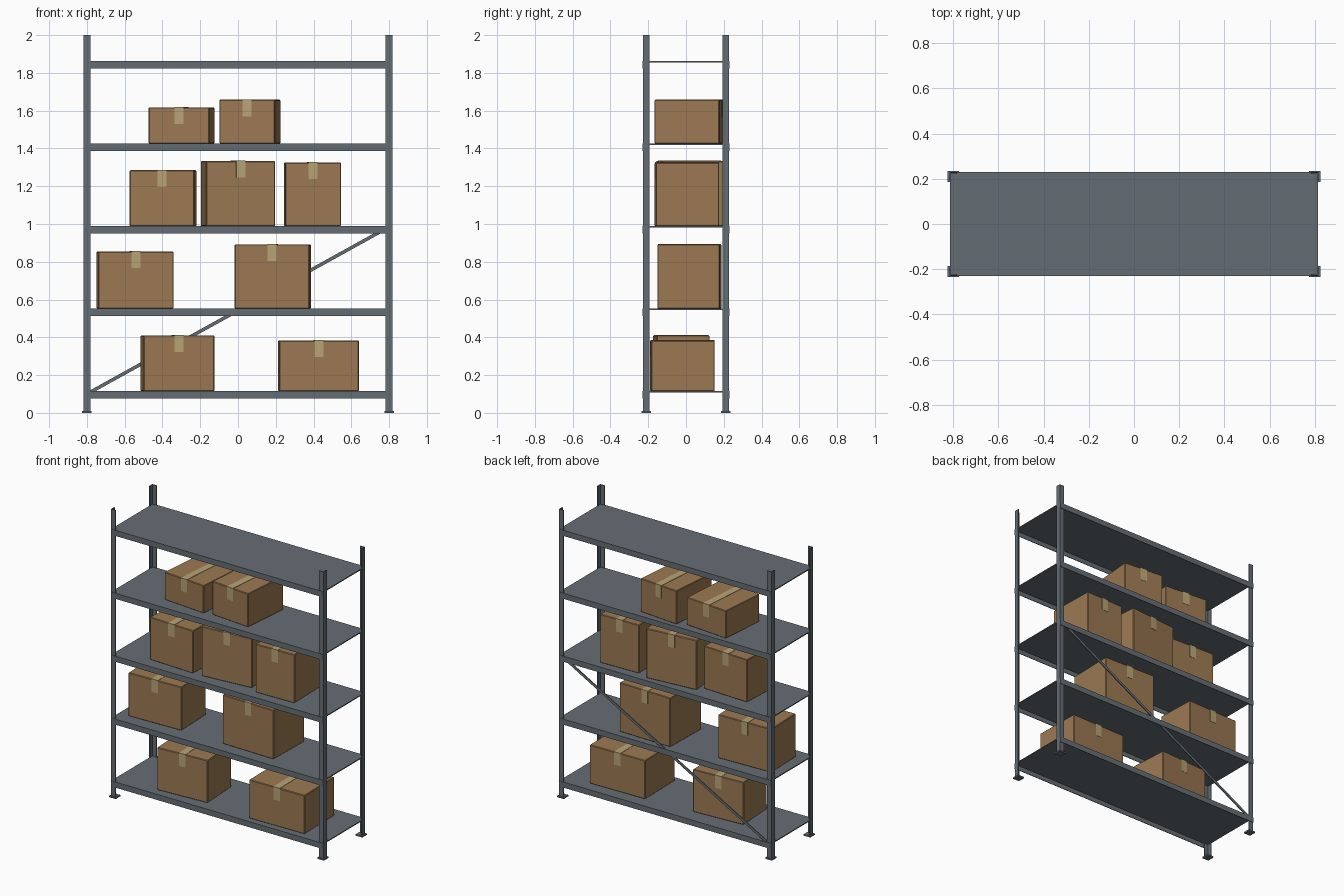
import bpy
import bmesh
from math import atan2, hypot
from mathutils import Matrix, Vector

cube = bpy.data.objects.get("Cube")
if cube:
    bpy.data.objects.remove(cube, do_unlink=True)


def material(name, rgb):
    mat = bpy.data.materials.new(name)
    mat.use_nodes = True
    color = (*rgb, 1.0)
    mat.diffuse_color = color
    mat.node_tree.nodes["Principled BSDF"].inputs["Base Color"].default_value = color
    return mat


steel = material("grey_steel", (0.13, 0.155, 0.175))
cardboard = material("brown_cardboard", (0.33, 0.19, 0.085))
tape = material("tan_tape", (0.48, 0.37, 0.18))


def add_block(bm, low, high, slot=0):
    """Add an axis-aligned block between two corners."""
    low, high = Vector(low), Vector(high)
    place = Matrix.Translation((low + high) / 2) @ Matrix.Diagonal((*(high - low), 1))
    verts = bmesh.ops.create_cube(bm, size=1, matrix=place)["verts"]
    for face in {f for v in verts for f in v.link_faces}:
        face.material_index = slot
    return verts


def finish(bm, name, *mats):
    mesh = bpy.data.meshes.new(name)
    bmesh.ops.recalc_face_normals(bm, faces=bm.faces)
    bm.to_mesh(bm_mesh := mesh)
    bm.free()
    for mat in mats:
        bm_mesh.materials.append(mat)
    obj = bpy.data.objects.new(name, mesh)
    bpy.context.collection.objects.link(obj)
    return obj


HALF_X, HALF_Y = 0.817, 0.227     # outer corner of the posts
LEG, GAUGE, HEIGHT = 0.035, 0.005, 2.0
SHELF_TOPS = [0.115 + 0.437 * i for i in range(5)]

# Angle-iron posts, with the corner outward, and square feet
for side, sx in (("right", -1), ("left", 1)):
    for end, sy in (("front", -1), ("back", 1)):
        profile = [(0, 0), (LEG, 0), (LEG, GAUGE), (GAUGE, GAUGE), (GAUGE, LEG), (0, LEG)]
        bm = bmesh.new()
        base = bm.faces.new([bm.verts.new((sx * (HALF_X - u), sy * (HALF_Y - v), 0))
                             for u, v in profile])
        solid = bmesh.ops.extrude_face_region(bm, geom=[base])["geom"]
        bmesh.ops.translate(bm, vec=(0, 0, HEIGHT),
                            verts=[g for g in solid if isinstance(g, bmesh.types.BMVert)])
        finish(bm, f"{end}_{side}_post", steel)

        bm = bmesh.new()
        cx, cy = sx * 0.8, sy * 0.21
        add_block(bm, (cx - 0.025, cy - 0.025, 0), (cx + 0.025, cy + 0.025, 0.01))
        finish(bm, f"{end}_{side}_foot", steel)

# Shelves: a thin plate with a folded lip along the front and back
for i, top in enumerate(SHELF_TOPS):
    bm = bmesh.new()
    add_block(bm, (-0.815, -0.23, top - 0.007), (0.815, 0.23, top))
    for y in (-0.23, 0.226):
        add_block(bm, (-0.815, y, top - 0.039), (0.815, y + 0.004, top))
    finish(bm, f"shelf_{i + 1}", steel)

# Diagonal brace across the back
start, stop = Vector((-0.8, 0.222, 0.10)), Vector((0.8, 0.222, 0.985))
span = stop - start
bm = bmesh.new()
half = hypot(span.x, span.z) / 2
add_block(bm, (-half, -0.003, -0.009), (half, 0.003, 0.009))
brace = finish(bm, "back_brace", steel)
brace.location = (start + stop) / 2
brace.rotation_euler.y = -atan2(span.z, span.x)


def carton(name, shelf, x, y, width, depth, height, turn):
    """Cardboard box with a strip of tape over the top and down both ends."""
    bm = bmesh.new()
    w, d = width / 2, depth / 2
    add_block(bm, (-w, -d, 0), (w, d, height))
    bmesh.ops.bevel(bm, geom=bm.edges[:], offset=0.004, segments=1, affect='EDGES')
    strip, drop, thick = 0.024, 0.088, 0.002
    add_block(bm, (-strip, -d - thick, height - 0.001), (strip, d + thick, height + thick), 1)
    for edge in (-d - thick, d - 0.001):
        add_block(bm, (-strip, edge, height - drop),
                  (strip, edge + thick + 0.001, height), 1)
    obj = finish(bm, name, cardboard, tape)
    obj.location = (x, y, SHELF_TOPS[shelf])
    obj.rotation_euler.z = turn


# Cartons: shelf, x, y, width, depth, height, turn
carton("carton_low_right", 0, -0.32, -0.025, 0.375, 0.28, 0.295, 0.057)
carton("carton_low_left", 0, 0.426, -0.019, 0.423, 0.335, 0.268, 0.015)
carton("carton_second_right", 1, -0.545, 0.0, 0.4, 0.28, 0.302, 0.03)
carton("carton_second_left", 1, 0.184, 0.018, 0.397, 0.33, 0.34, -0.024)
carton("carton_third_right", 2, -0.397, -0.015, 0.342, 0.28, 0.296, -0.043)
carton("carton_third_middle", 2, 0.0, 0.018, 0.367, 0.325, 0.344, 0.09)
carton("carton_third_left", 2, 0.394, 0.005, 0.295, 0.335, 0.336, 0.024)
carton("carton_top_right", 3, -0.299, 0.02, 0.322, 0.33, 0.192, -0.085)
carton("carton_top_left", 3, 0.063, 0.018, 0.295, 0.345, 0.232, -0.088)
